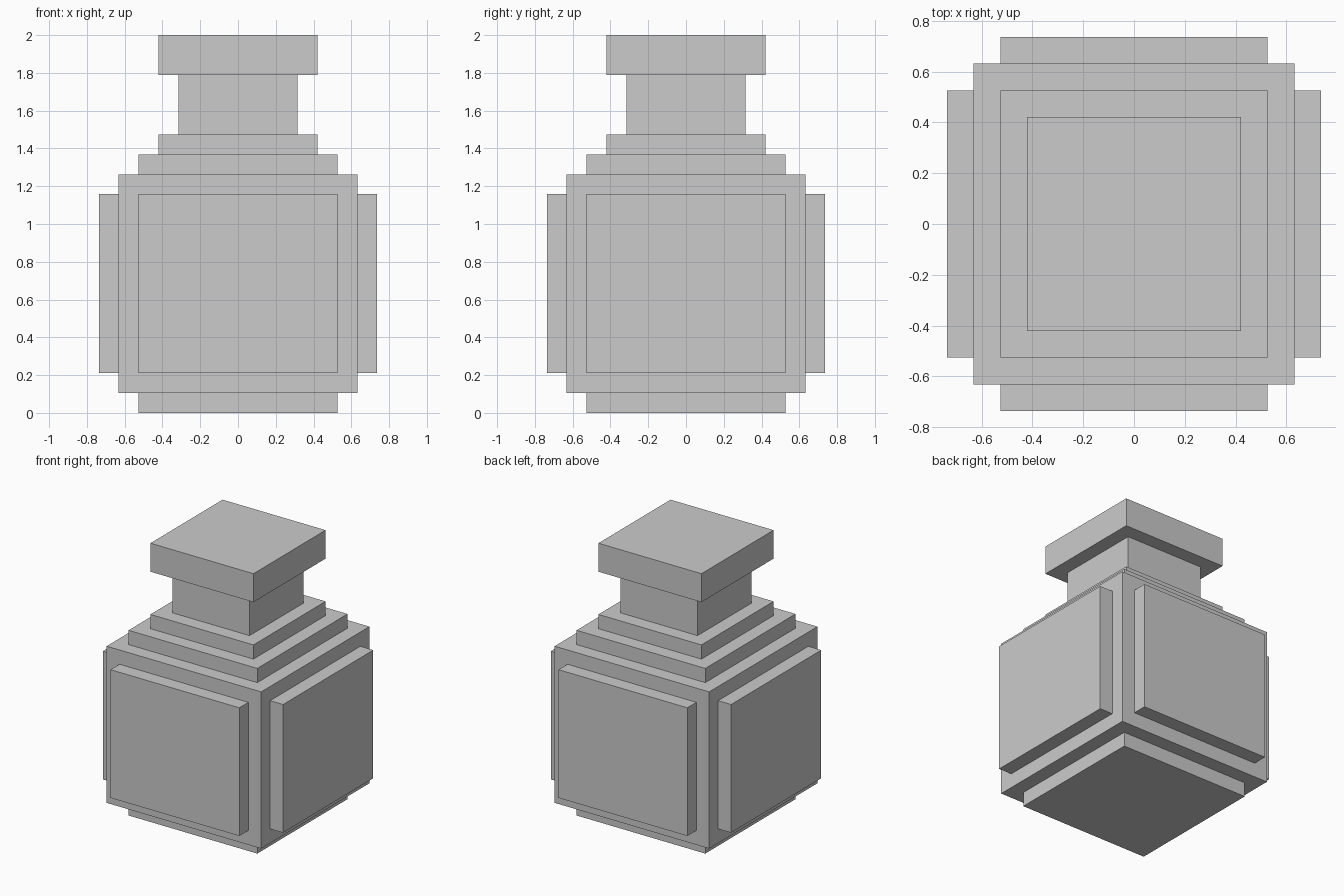
import bpy

if "Cube" in bpy.data.objects:
    bpy.data.objects.remove(bpy.data.objects["Cube"])

U = 2 / 19  # one grid step: the model is 19 steps tall


def box(name, x, y, z):
    """Add a box from (min, max) ranges given in grid steps."""
    bpy.ops.mesh.primitive_cube_add(size=1)
    obj = bpy.context.object
    obj.name = name
    obj.location = [(a + b) / 2 * U for a, b in (x, y, z)]
    obj.scale = [(b - a) * U for a, b in (x, y, z)]
    bpy.ops.object.transform_apply(location=True, rotation=False, scale=True)
    return obj


# Stacked square tiers: name, half width, bottom, top
tiers = [
    ("base", 5, 0, 1),
    ("bottle_body", 6, 1, 12),
    ("lower_shoulder", 5, 12, 13),
    ("upper_shoulder", 4, 13, 14),
    ("neck", 3, 14, 17),
    ("stopper", 4, 17, 19),
]
for name, h, z0, z1 in tiers:
    box(name, (-h, h), (-h, h), (z0, z1))

# Raised panels on the four sides of the body
wide, tall = (-5, 5), (2, 11)
for name, x, y in [
    ("front_panel", wide, (-7, -6)),
    ("back_panel", wide, (6, 7)),
    ("left_panel", (-7, -6), wide),
    ("right_panel", (6, 7), wide),
]:
    box(name, x, y, tall)
